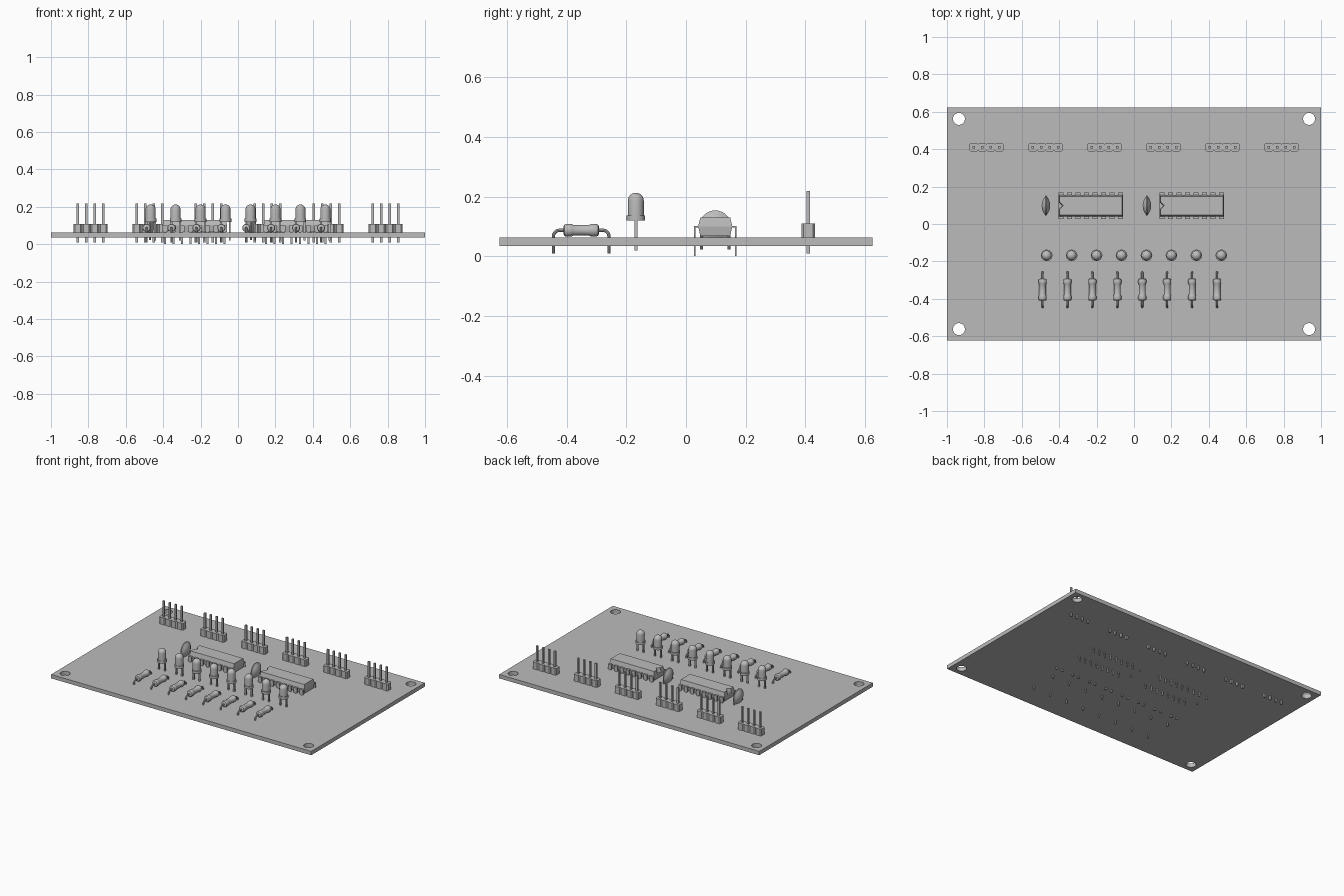
import bpy, bmesh, math
from mathutils import Matrix, Vector

if "Cube" in bpy.data.objects:
    bpy.data.objects.remove(bpy.data.objects["Cube"])

GREY = (0.5, 0.5, 0.5, 1)
grey = bpy.data.materials.new("plain grey")
grey.diffuse_color = GREY
grey.use_nodes = True
grey.node_tree.nodes["Principled BSDF"].inputs["Base Color"].default_value = GREY

PITCH = 0.0455          # pin spacing
TOP, BOTTOM = 0.062, 0.035   # board faces


def finish(bm, name):
    """Turn a bmesh into a shaded mesh with the shared material."""
    bmesh.ops.recalc_face_normals(bm, faces=bm.faces)
    for f in bm.faces:
        f.smooth = True
    mesh = bpy.data.meshes.new(name)
    bm.to_mesh(mesh)
    bm.free()
    mesh.set_sharp_from_angle(angle=math.radians(35))
    mesh.materials.append(grey)
    return mesh


def place(mesh, name, spots):
    for i, spot in enumerate(spots):
        ob = bpy.data.objects.new(f"{name}_{i + 1}", mesh)
        ob.location = spot
        bpy.context.collection.objects.link(ob)


def box(bm, lo, hi):
    lo, hi = Vector(lo), Vector(hi)
    m = Matrix.Translation((lo + hi) / 2) @ Matrix.Diagonal((*(hi - lo), 1))
    bmesh.ops.create_cube(bm, size=1, matrix=m)


def loft(bm, rings, caps=(True, True)):
    rows = [[bm.verts.new(p) for p in ring] for ring in rings]
    n = len(rows[0])
    for a, b in zip(rows, rows[1:]):
        for i in range(n):
            bm.faces.new((a[i], a[(i + 1) % n], b[(i + 1) % n], b[i]))
    for row, cap in zip((rows[0], rows[-1]), caps):
        if cap:
            bm.faces.new(row)


def lathe(bm, profile, matrix, steps=24):
    """Revolve (radius, height) points, closed at both ends, about local z."""
    loft(bm, [[matrix @ Vector((r * math.cos(a), r * math.sin(a), h))
               for a in (math.tau * k / steps for k in range(steps))]
              for r, h in profile])


def add_curve(bm, curve):
    ob = bpy.data.objects.new("temp", curve)
    bpy.context.collection.objects.link(ob)
    mesh = ob.evaluated_get(bpy.context.evaluated_depsgraph_get()).to_mesh()
    bm.from_mesh(mesh)
    bpy.data.objects.remove(ob)


def poly(curve, points, cyclic):
    s = curve.splines.new("POLY")
    s.points.add(len(points) - 1)
    for p, co in zip(s.points, points):
        p.co = (*co, 1)
    s.use_cyclic_u = cyclic


def wire(bm, points, radius):
    curve = bpy.data.curves.new("wire", "CURVE")
    curve.dimensions = "3D"
    curve.bevel_depth = radius
    curve.bevel_resolution = 2
    curve.use_fill_caps = True
    poly(curve, points, False)
    add_curve(bm, curve)


# Board with four mounting holes
curve = bpy.data.curves.new("outline", "CURVE")
curve.dimensions = "2D"
curve.fill_mode = "BOTH"
curve.extrude = (TOP - BOTTOM) / 2
poly(curve, [(-1, -0.624, 0), (1, -0.624, 0), (1, 0.624, 0), (-1, 0.624, 0)], True)
for sx in (-1, 1):
    for sy in (-1, 1):
        poly(curve, [(sx * 0.936 + 0.032 * math.cos(a), sy * 0.562 + 0.032 * math.sin(a), 0)
                     for a in (math.tau * k / 32 for k in range(32))], True)
bm = bmesh.new()
add_curve(bm, curve)
bmesh.ops.remove_doubles(bm, verts=bm.verts, dist=1e-5)
place(finish(bm, "board"), "board", [(0, 0, (TOP + BOTTOM) / 2)])

# Four-pin headers: chamfered blocks with square pins
bm = bmesh.new()
for k in range(4):
    x = (k - 1.5) * PITCH
    h, c = PITCH / 2, PITCH / 2 - 0.007
    outline = [(h, -c), (h, c), (c, h), (-c, h), (-h, c), (-h, -c), (-c, -h), (c, -h)]
    loft(bm, [[(x + px, py, z) for px, py in outline] for z in (TOP, 0.109)])
    box(bm, (x - 0.006, -0.006, 0.01), (x + 0.006, 0.006, 0.218))
place(finish(bm, "pin_header"), "pin_header",
      [((i - 2.5) * 0.3155, 0.41, 0) for i in range(6)])


# Sixteen-pin chips: tapered body with an end notch
def rect(x, y, z):
    return [(-x, -y, z), (x, -y, z), (x, y, z), (-x, y, z)]


def notched(x, y, z):
    return rect(x, y, z) + [(-x, 0.02, z), (-x + 0.02, 0, z), (-x, -0.02, z)]


bm = bmesh.new()
loft(bm, [rect(0.167, 0.05, 0.067), rect(0.172, 0.057, 0.1)])
loft(bm, [notched(0.172, 0.057, 0.1), notched(0.167, 0.05, 0.13)], (False, True))
for side in (-1, 1):
    for k in range(8):
        x = (k - 3.5) * PITCH
        for w, y0, y1, z0, z1 in ((0.013, 0.045, 0.071, 0.096, 0.101),
                                  (0.013, 0.066, 0.071, 0.066, 0.098),
                                  (0.005, 0.066, 0.071, 0.0, 0.067)):
            ya, yb = sorted((side * y0, side * y1))
            box(bm, (x - w, ya, z0), (x + w, yb, z1))
place(finish(bm, "chip"), "chip", [(-0.231, 0.098, 0), (0.309, 0.098, 0)])

# Disc capacitors: upright lens on two wires
bm = bmesh.new()
R, RIM, THICK = 0.075, 0.0535, 0.0225
half = [(max(RIM * k / 8, 1e-4), math.sqrt(R * R - (RIM * k / 8) ** 2) - R + THICK)
        for k in range(9)]
profile = half[:-1] + [(RIM, 0.003), (RIM, -0.003)] + [(r, -h) for r, h in half[-2::-1]]
lathe(bm, profile, Matrix.Translation((0, 0, 0.1)) @ Matrix.Rotation(math.pi / 2, 4, "Y"), 32)
for y in (-PITCH, PITCH):
    wire(bm, [(0, y, 0.023), (0, y, 0.1)], 0.005)
place(finish(bm, "disc_capacitor"), "disc_capacitor", [(-0.471, 0.098, 0), (0.069, 0.098, 0)])

# Lamps: flanged dome on two legs
bm = bmesh.new()
profile = [(1e-4, 0.12), (0.031, 0.12), (0.031, 0.137), (0.0265, 0.137)]
profile += [(0.0265 * math.cos(a) + 1e-4, 0.186 + 0.0265 * math.sin(a))
            for a in (math.pi / 2 * k / 7 for k in range(8))]
lathe(bm, profile, Matrix())
for x in (-PITCH / 2, PITCH / 2):
    box(bm, (x - 0.005, -0.005, 0.02), (x + 0.005, 0.005, 0.122))
place(finish(bm, "lamp"), "lamp", [((i - 3.5) * 0.1335, -0.168, 0) for i in range(8)])

# Resistors: waisted body on a bent wire
bm = bmesh.new()
half = [(1e-4, -0.059), (0.013, -0.059), (0.019, -0.056), (0.0215, -0.05),
        (0.0215, -0.036), (0.02, -0.031), (0.018, -0.027)]
lathe(bm, half + [(r, -h) for r, h in reversed(half)],
      Matrix.Translation((0, 0, 0.087)) @ Matrix.Rotation(math.pi / 2, 4, "X"))
for side in (-1, 1):
    bend = [(0, side * (0.073 + 0.02 * math.sin(a)), 0.067 + 0.02 * math.cos(a))
            for a in (math.pi / 2 * k / 5 for k in range(6))]
    wire(bm, [(0, side * 0.05, 0.087)] + bend + [(0, side * 0.093, 0.01)], 0.0055)
place(finish(bm, "resistor"), "resistor",
      [(-0.489 + i * 0.1333, -0.351, 0) for i in range(8)])
